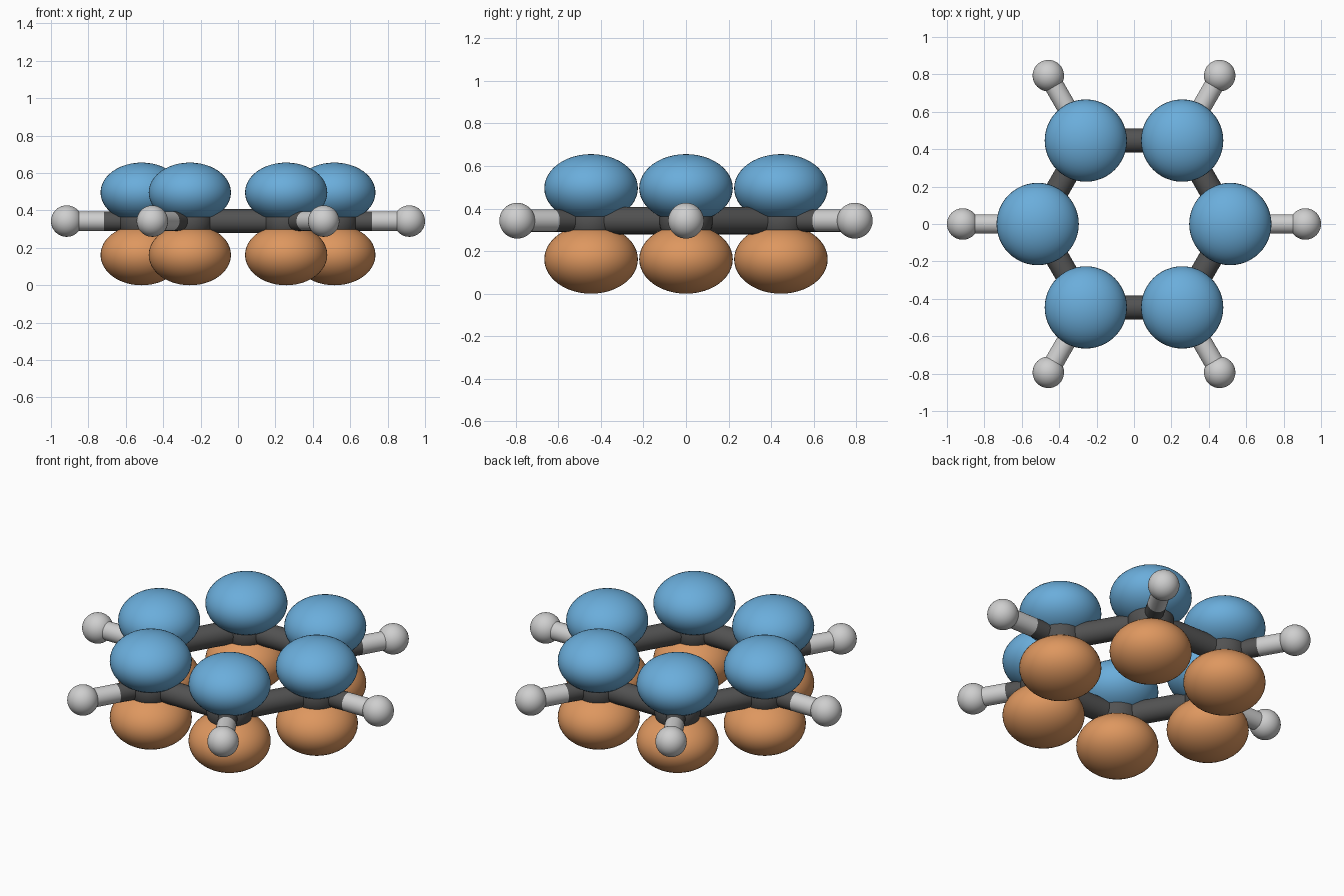
import bpy, math
from mathutils import Vector

if "Cube" in bpy.data.objects:
    bpy.data.objects.remove(bpy.data.objects["Cube"])

RING_R, H_R = 0.515, 0.916     # distance of carbon / hydrogen from centre
Z = 0.343                      # height of the ring plane


def material(name, rgb):
    m = bpy.data.materials.new(name)
    m.diffuse_color = (*rgb, 1)
    m.use_nodes = True
    m.node_tree.nodes["Principled BSDF"].inputs["Base Color"].default_value = m.diffuse_color
    return m


BLUE = material("sky_blue", (0.145, 0.42, 0.71))
ORANGE = material("warm_orange", (0.73, 0.31, 0.115))
DARK = material("dark_grey", (0.085, 0.085, 0.085))
LIGHT = material("light_grey", (0.62, 0.62, 0.62))


def finish(name, mat):
    ob = bpy.context.object
    ob.name = name
    ob.data.materials.append(mat)
    bpy.ops.object.shade_smooth_by_angle(angle=math.radians(40))
    return ob


def ball(name, loc, size, mat):
    bpy.ops.mesh.primitive_uv_sphere_add(segments=48, ring_count=24, radius=1, location=loc)
    bpy.context.object.scale = size
    bpy.ops.object.transform_apply(location=False, rotation=False, scale=True)
    return finish(name, mat)


def rod(name, a, b, r, mat):
    d = b - a
    bpy.ops.mesh.primitive_cylinder_add(vertices=32, radius=r, depth=d.length, location=(a + b) / 2)
    ob = bpy.context.object
    ob.rotation_euler = d.to_track_quat('Z', 'Y').to_euler()
    return finish(name, mat)


def polar(r, i, z=Z):
    a = math.radians(60 * i)
    return Vector((r * math.cos(a), r * math.sin(a), z))


for i in range(6):
    n = i + 1
    carbon, hydrogen = polar(RING_R, i), polar(H_R, i)
    middle = (carbon + hydrogen) / 2
    # atoms
    ball(f"carbon_atom_{n}", carbon, (0.125,) * 3, DARK)
    ball(f"hydrogen_atom_{n}", hydrogen, (0.084,) * 3, LIGHT)
    # ring bond, and outer bond in two coloured halves
    rod(f"ring_bond_{n}", carbon, polar(RING_R, i + 1), 0.064, DARK)
    rod(f"outer_bond_inner_half_{n}", carbon, middle, 0.052, DARK)
    rod(f"outer_bond_outer_half_{n}", middle, hydrogen, 0.052, LIGHT)
    # flattened orbital lobes above and below the ring
    ball(f"upper_lobe_{n}", polar(RING_R, i, 0.496), (0.22, 0.22, 0.16), BLUE)
    ball(f"lower_lobe_{n}", polar(RING_R, i, 0.162), (0.22, 0.22, 0.162), ORANGE)
